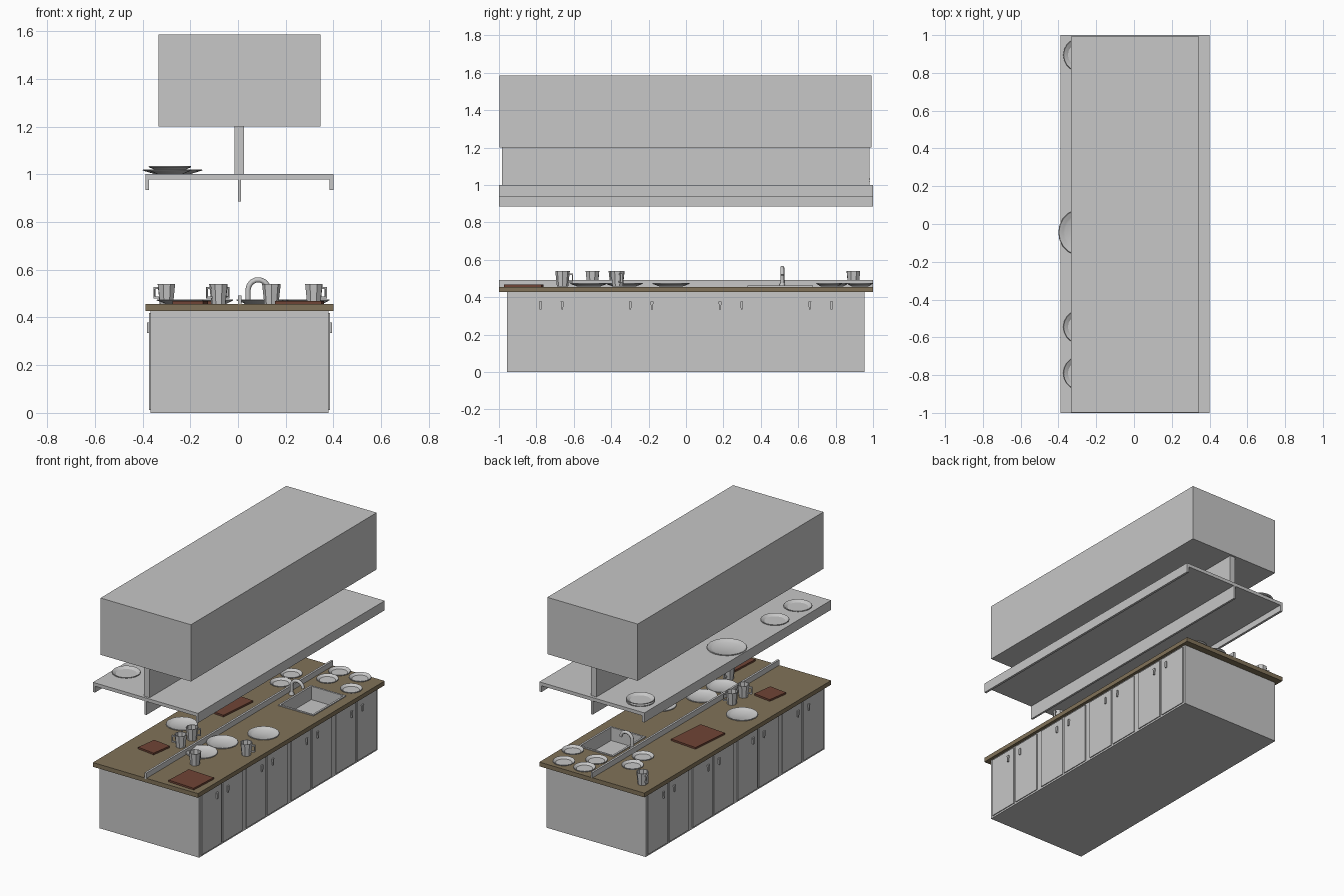
import bpy, bmesh, math
from mathutils import Matrix, Vector

cube = bpy.data.objects.get("Cube")
if cube:
    bpy.data.objects.remove(cube, do_unlink=True)


def material(name, color):
    m = bpy.data.materials.new(name)
    m.use_nodes = True
    m.diffuse_color = (*color, 1)
    m.node_tree.nodes["Principled BSDF"].inputs["Base Color"].default_value = (*color, 1)
    return m


GREY = material("light grey", (0.57, 0.57, 0.57))
WOOD = material("olive wood", (0.22, 0.17, 0.10))
BOARD = material("red brown wood", (0.16, 0.058, 0.036))
CX = 0.006  # centre line of the island


def finish(name, bm, mat, smooth=False):
    bmesh.ops.recalc_face_normals(bm, faces=bm.faces)
    mesh = bpy.data.meshes.new(name)
    bm.to_mesh(mesh)
    bm.free()
    mesh.materials.append(mat)
    ob = bpy.data.objects.new(name, mesh)
    bpy.context.collection.objects.link(ob)
    if smooth:
        bpy.ops.object.select_all(action="DESELECT")
        ob.select_set(True)
        bpy.context.view_layer.objects.active = ob
        bpy.ops.object.shade_smooth_by_angle(angle=math.radians(35))
    return ob


def add_box(bm, x, y, z, turn=0):
    """Add a box given its (min, max) range on each axis."""
    centre = Vector([(a + b) / 2 for a, b in (x, y, z)])
    size = [b - a for a, b in (x, y, z)]
    mat = Matrix.Translation(centre) @ Matrix.Rotation(math.radians(turn), 4, "Z") @ Matrix.Diagonal((*size, 1))
    return bmesh.ops.create_cube(bm, size=1, matrix=mat)["verts"]


def box(name, x, y, z, mat=GREY, turn=0):
    bm = bmesh.new()
    add_box(bm, x, y, z, turn)
    return finish(name, bm, mat)


def add_lathe(bm, profile, sides):
    """Spin a (radius, height) profile around z."""
    verts = [bm.verts.new((r, 0, z)) for r, z in profile]
    edges = [bm.edges.new(pair) for pair in zip(verts, verts[1:])]
    bmesh.ops.spin(bm, geom=verts + edges, cent=(0, 0, 0), axis=(0, 0, 1),
                   angle=math.tau, steps=sides, use_duplicate=False)
    bmesh.ops.remove_doubles(bm, verts=bm.verts, dist=1e-4)


# Base cabinet, open on top beneath the counter
bm = bmesh.new()
add_box(bm, (CX - 0.373, CX + 0.373), (-0.958, 0.955), (0, 0.43))
bmesh.ops.delete(bm, geom=[f for f in bm.faces if f.calc_center_median().z > 0.42], context="FACES")
finish("cabinet_body", bm, GREY)

# Paired doors with handles on both long sides
for side, word in ((1, "left"), (-1, "right")):
    doors, handles = bmesh.new(), bmesh.new()
    for centre in (-0.72, -0.24, 0.24, 0.72):
        for s in (1, -1):
            xs = sorted((CX + side * 0.37, CX + side * 0.379))
            ys = sorted((centre + s * 0.008, centre + s * 0.218))
            add_box(doors, xs, ys, (0.012, 0.418))
            y = centre + s * 0.058
            xs = sorted((CX + side * 0.378, CX + side * 0.388))
            grip = add_box(handles, xs, (y - 0.008, y + 0.008), (0.335, 0.378))
            for v in grip:
                if v.co.z < 0.35:
                    v.co.y = y + (v.co.y - y) * 0.6
    finish(word + "_doors", doors, GREY)
    finish(word + "_handles", handles, GREY)

# Counter built around the sink opening
HX, HY = (0.07, 0.335), (0.33, 0.68)
LEFT, RIGHT, THICK = CX - 0.394, CX + 0.394, (0.427, 0.456)
bm = bmesh.new()
add_box(bm, (LEFT, RIGHT), (-1, HY[0]), THICK)
add_box(bm, (LEFT, RIGHT), (HY[1], 1), THICK)
add_box(bm, (LEFT, HX[0]), HY, THICK)
add_box(bm, (HX[1], RIGHT), HY, THICK)
finish("countertop", bm, WOOD)
box("counter_divider", (0, 0.014), (-1, 1), (0.45, 0.492))

# Sink basin with a rim
bm = bmesh.new()
add_box(bm, HX, HY, (0.35, 0.462))
top = [f for f in bm.faces if f.calc_center_median().z > 0.46]
bmesh.ops.inset_region(bm, faces=top, thickness=0.018)
bmesh.ops.translate(bm, verts=top[0].verts, vec=(0, 0, 0))
hole = bmesh.ops.extrude_discrete_faces(bm, faces=top)["faces"]
bmesh.ops.translate(bm, verts=hole[0].verts, vec=(0, 0, -0.09))
finish("sink", bm, GREY)

# Arched tap
curve = bpy.data.curves.new("tap", "CURVE")
curve.dimensions = "3D"
curve.bevel_depth = 0.011
curve.bevel_resolution = 2
curve.use_fill_caps = True
spline = curve.splines.new("POLY")
path = [(0.042, 0.455), (0.042, 0.515)]
path += [(0.085 - 0.043 * math.cos(a), 0.515 + 0.043 * math.sin(a))
         for a in (math.radians(d) for d in range(25, 176, 25))]
spline.points.add(len(path) - 1)
for point, (x, z) in zip(spline.points, path):
    point.co = (x, 0.515, z, 1)
curve.materials.append(GREY)
bpy.context.collection.objects.link(bpy.data.objects.new("tap", curve))
bm = bmesh.new()
add_lathe(bm, [(0, 0.475), (0.012, 0.475), (0.018, 0.456)], 12)
bmesh.ops.translate(bm, verts=bm.verts, vec=(0.042, 0.515, 0))
finish("tap_base", bm, GREY)

# Cutting boards: centre, size, turn
for i, (x, y, w, d, turn) in enumerate([(0.257, -0.868, 0.195, 0.2, -3),
                                        (-0.2, -0.615, 0.13, 0.145, -8),
                                        (-0.195, 0.15, 0.195, 0.28, -5)]):
    box(f"cutting_board_{i + 1}", (x - w / 2, x + w / 2), (y - d / 2, y + d / 2),
        (0.456, 0.468), BOARD, turn)


# Plates: centre, base height, radius
def plate(name, x, y, z, r):
    bm = bmesh.new()
    add_lathe(bm, [(0, 0), (r * 0.6, 0), (r, 0.015), (r * 0.97, 0.019),
                   (r * 0.8, 0.011), (r * 0.72, 0.006), (0, 0.006)], 20)
    bmesh.ops.translate(bm, verts=bm.verts, vec=(x, y, z))
    finish(name, bm, GREY, smooth=True)


C, S = 0.457, 1.001
big = [(-0.242, -0.255), (0.113, -0.33), (0.247, -0.08), (0.093, -0.52)]
small = [(0.11, 0.93), (0.113, 0.797), (0.265, 0.93), (0.314, 0.765), (-0.09, 0.59), (-0.112, 0.732)]
for i, (x, y) in enumerate(big):
    plate(f"dinner_plate_{i + 1}", x, y, C, 0.1)
for i, (x, y) in enumerate(small):
    plate(f"side_plate_{i + 1}", x, y, C, 0.07)
shelf = [(-0.285, -0.79, S, 0.09), (-0.285, -0.545, S, 0.09), (-0.275, -0.045, S, 0.126),
         (-0.285, 0.895, S, 0.09), (-0.285, 0.895, S + 0.014, 0.09)]
for i, spec in enumerate(shelf):
    plate(f"shelf_plate_{i + 1}", *spec)

# Tapered mugs with a handle: centre, turn
for i, (x, y, turn) in enumerate([(0.14, -0.66, 90), (0.318, -0.365, 20), (-0.08, -0.5, 200),
                                  (-0.082, -0.375, 40), (-0.3, 0.895, 160)]):
    bm = bmesh.new()
    add_lathe(bm, [(0, 0), (0.03, 0), (0.039, 0.083), (0.034, 0.083), (0.027, 0.008), (0, 0.008)], 8)
    for z0, z1, x0, x1 in ((0.062, 0.07, 0.032, 0.056), (0.022, 0.03, 0.028, 0.056), (0.022, 0.07, 0.05, 0.056)):
        add_box(bm, (x0, x1), (-0.006, 0.006), (z0, z1))
    bmesh.ops.transform(bm, verts=bm.verts, matrix=Matrix.Translation((x, y, C))
                        @ Matrix.Rotation(math.radians(turn), 4, "Z"))
    finish(f"mug_{i + 1}", bm, GREY)

# Hanging shelf with edge lips and a middle beam
box("shelf_board", (LEFT, RIGHT), (-1, 1), (0.977, 1.0))
box("shelf_lip_right", (LEFT, LEFT + 0.016), (-1, 1), (0.935, 0.98))
box("shelf_lip_left", (RIGHT - 0.016, RIGHT), (-1, 1), (0.935, 0.98))
box("shelf_beam", (CX - 0.007, CX + 0.007), (-1, 1), (0.885, 0.98))

# Support wall and the hood above
box("support_wall", (CX - 0.02, CX + 0.02), (-0.985, 0.98), (0.998, 1.205))
box("hood", (CX - 0.339, CX + 0.339), (-0.997, 0.993), (1.2, 1.585))
